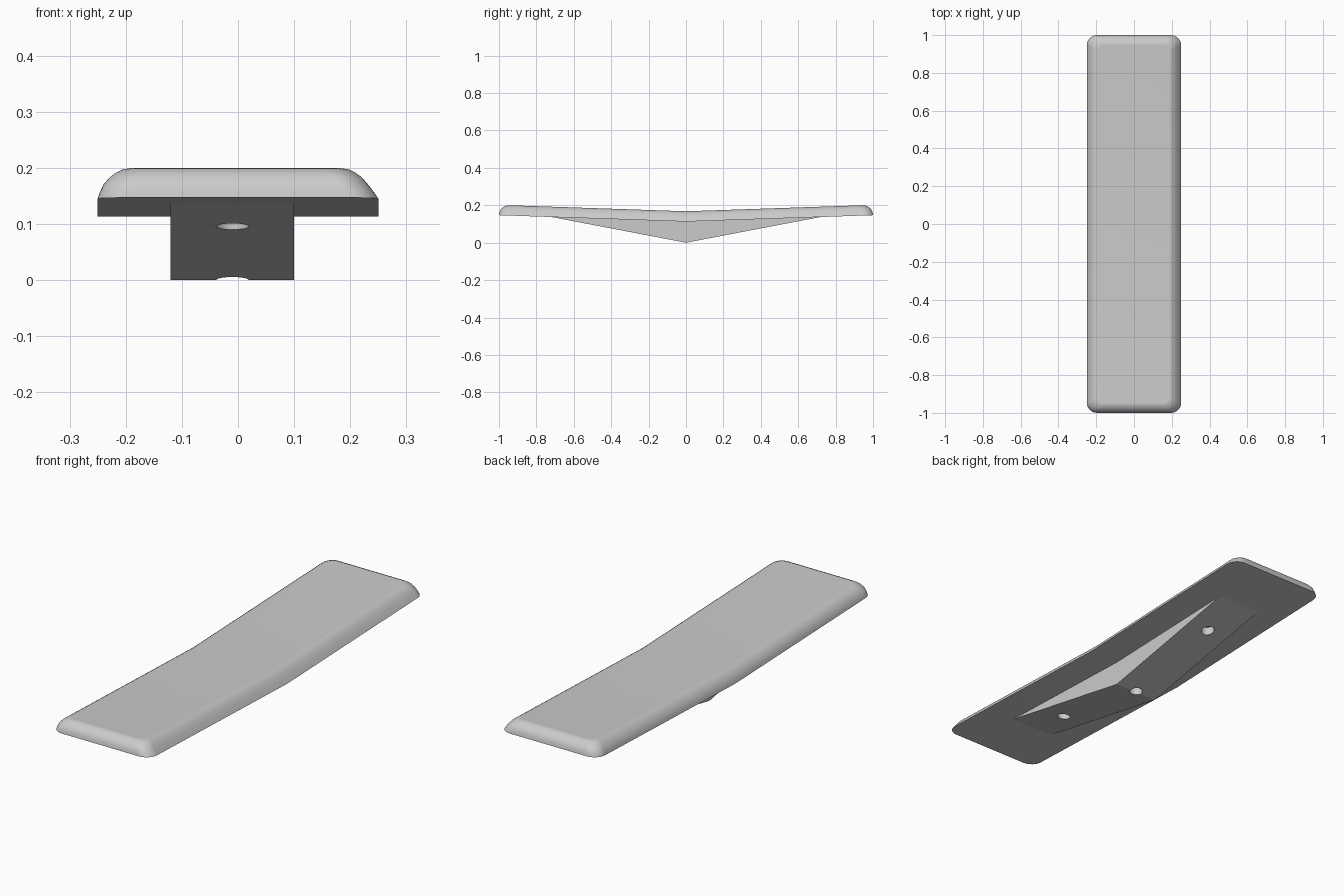
import bpy, bmesh
from math import sin, cos, pi, radians

cube = bpy.data.objects.get("Cube")
if cube:
    bpy.data.objects.remove(cube, do_unlink=True)

grey = bpy.data.materials.new("plain grey")
grey.use_nodes = True
colour = (0.6, 0.6, 0.6, 1)
grey.diffuse_color = colour
grey.node_tree.nodes["Principled BSDF"].inputs["Base Color"].default_value = colour


def finish(name, bm):
    bmesh.ops.recalc_face_normals(bm, faces=bm.faces[:])
    mesh = bpy.data.meshes.new(name)
    bm.to_mesh(mesh)
    bm.free()
    mesh.materials.append(grey)
    obj = bpy.data.objects.new(name, mesh)
    bpy.context.collection.objects.link(obj)
    return obj


def activate(obj):
    bpy.ops.object.select_all(action='DESELECT')
    obj.select_set(True)
    bpy.context.view_layer.objects.active = obj


def underside(y):
    return 0.113 + 0.034 * abs(y)


def outline(x0, x1, y1, radius, steps=8):
    """Rounded rectangle with an extra point on each side at the bend."""
    pts = []
    corners = [(x1, y1, 0), (x0, y1, 1), (x0, -y1, 2), (x1, -y1, 3)]
    for x, y, quarter in corners:
        if quarter in (0, 2):
            pts.append((x, 0))
        cx = x - radius if x > 0 else x + radius
        cy = y - radius if y > 0 else y + radius
        for i in range(steps + 1):
            a = (quarter + i / steps) * pi / 2
            pts.append((cx + radius * cos(a), cy + radius * sin(a)))
    return pts


# Bent slab: height, then inset on the right, left and end edges
profile = [
    (0, 0, 0, 0),
    (0.012, 0.004, 0.008, 0.002),
    (0.025, 0.010, 0.018, 0.006),
    (0.038, 0.021, 0.029, 0.015),
    (0.047, 0.033, 0.041, 0.027),
    (0.053, 0.045, 0.053, 0.040),
    (0.055, 0.057, 0.065, 0.052),
]
bm = bmesh.new()
rings = []
for h, right, left, end in profile:
    pts = outline(-0.25 + right, 0.25 - left, 1 - end, 0.055 - 0.4 * end)
    rings.append([bm.verts.new((x, y, underside(y) + h)) for x, y in pts])
count = len(rings[0])
for low, high in zip(rings, rings[1:]):
    for i in range(count):
        j = (i + 1) % count
        bm.faces.new((low[i], low[j], high[j], high[i]))
half = count // 2
for ring in (rings[0], rings[-1]):
    bm.faces.new(ring[:half + 1])
    bm.faces.new(ring[half:] + ring[:1])
slab = finish("bent_slab", bm)
activate(slab)
bpy.ops.object.shade_smooth_by_angle(angle=radians(35))
weighted = slab.modifiers.new("flat faces stay flat", 'WEIGHTED_NORMAL')
weighted.keep_sharp = True

# Wedge below the slab, its upper edge sunk slightly into it
reach, sink = 0.72, 0.01
section = [(0, 0), (reach, underside(reach)), (reach, underside(reach) + sink),
           (0, underside(0) + sink),
           (-reach, underside(reach) + sink), (-reach, underside(reach))]
bm = bmesh.new()
sides = [[bm.verts.new((x, y, z)) for y, z in section] for x in (-0.12, 0.10)]
for side in sides:
    bm.faces.new(side[:4])
    bm.faces.new([side[0]] + side[3:])
for i in range(len(section)):
    j = (i + 1) % len(section)
    bm.faces.new((sides[0][i], sides[0][j], sides[1][j], sides[1][i]))
wedge = finish("mounting_wedge", bm)

# Three screw holes drilled up through the wedge
for y in (-0.5, 0, 0.5):
    bpy.ops.mesh.primitive_cylinder_add(vertices=32, radius=0.029, depth=0.5,
                                        location=(-0.01, y, 0.1))
    drill = bpy.context.object
    drill.name = "hole_cutter"
    drill.hide_render = True
    drill.data.materials.append(grey)
    cut = wedge.modifiers.new("screw hole", 'BOOLEAN')
    cut.operation = 'DIFFERENCE'
    cut.solver = 'EXACT'
    cut.object = drill
    activate(wedge)
    bpy.ops.object.modifier_apply(modifier=cut.name)
    bpy.data.objects.remove(drill, do_unlink=True)
activate(wedge)
bpy.ops.object.shade_smooth_by_angle(angle=radians(15))
# Keep the shallow slopes crisp
for poly in wedge.data.polygons:
    if abs(poly.normal.z) > 0.5 or abs(poly.normal.x) > 0.999 and poly.area > 0.01:
        poly.use_smooth = False
